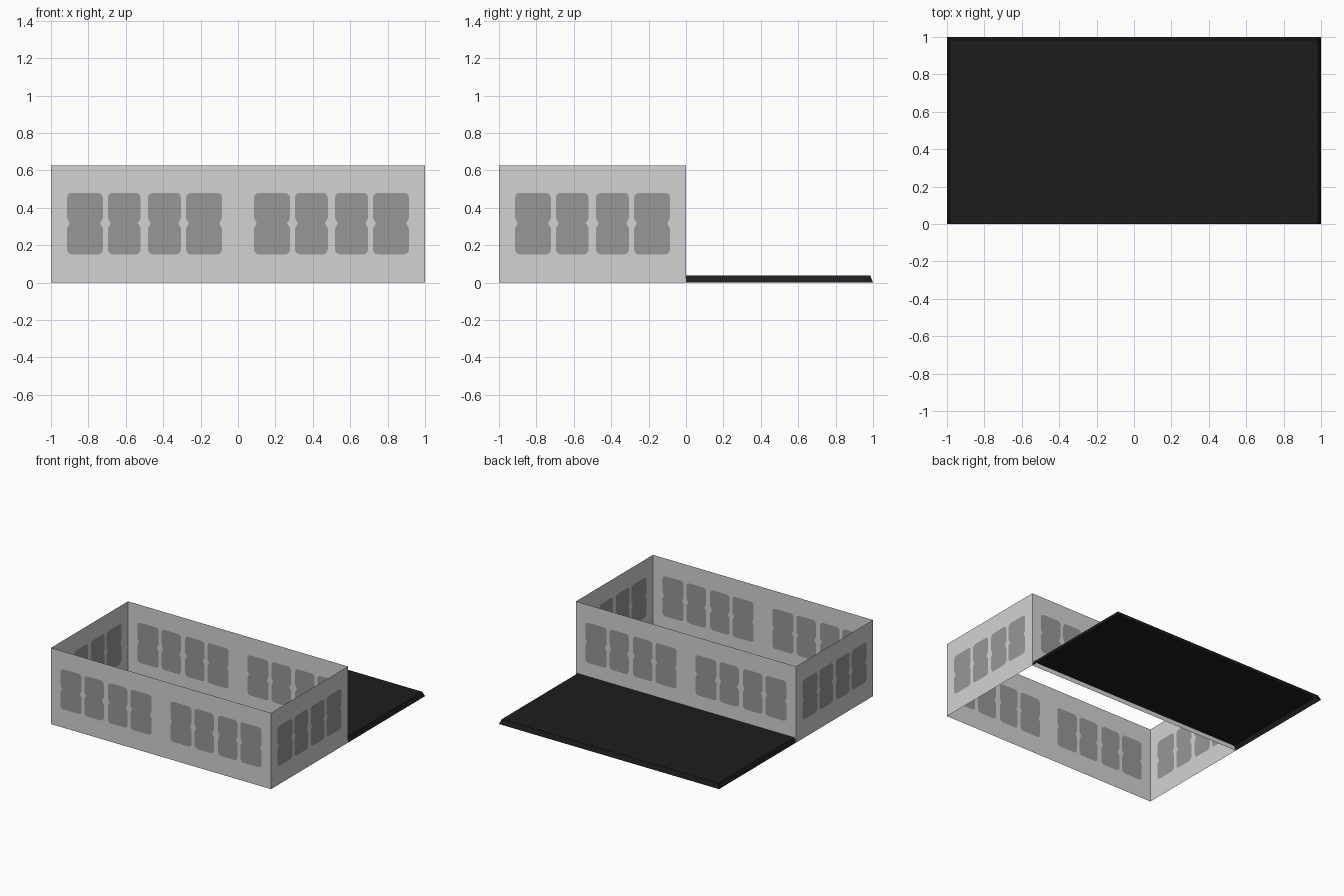
import bpy, bmesh, math
from mathutils import Matrix, Vector

if "Cube" in bpy.data.objects:
    bpy.data.objects.remove(bpy.data.objects["Cube"])

H = 0.626  # wall height


def material(name, v):
    m = bpy.data.materials.new(name)
    m.diffuse_color = (v, v, v, 1)
    m.use_nodes = True
    m.node_tree.nodes["Principled BSDF"].inputs["Base Color"].default_value = m.diffuse_color
    return m


WALL = material("light grey wall", 0.65)
PANEL = material("mid grey panel", 0.31)
ROOF = material("charcoal slab", 0.012)


def finish(bm, name, mats):
    me = bpy.data.meshes.new(name)
    bm.to_mesh(me)
    bm.free()
    for m in mats:
        me.materials.append(m)
    ob = bpy.data.objects.new(name, me)
    bpy.context.collection.objects.link(ob)
    return ob


def panel_outline(x0, x1, z0=0.15, zm=0.317, z1=0.48, r=0.028, notch=0.015):
    """Two stacked rounded squares joined at a notched waist."""
    pts = []

    def arc(cx, cz, a0):
        for i in range(4):
            a = math.radians(a0 + 30 * i)
            pts.append((cx + r * math.cos(a), cz + r * math.sin(a)))

    arc(x0 + r, z0 + r, 180)
    arc(x1 - r, z0 + r, 270)
    pts.extend([(x1, zm - r), (x1 - notch, zm), (x1, zm + r)])
    arc(x1 - r, z1 - r, 0)
    arc(x0 + r, z1 - r, 90)
    pts.extend([(x0, zm + r), (x0 + notch, zm), (x0, zm - r)])
    return pts


def wall(name, modules, origin, angle):
    """Thin sheet with four painted panels cut into each unit-wide module."""
    bm = bmesh.new()

    def loop(pts):
        vs = [bm.verts.new((x, z, 0)) for x, z in pts]
        es = [bm.edges.new((vs[i - 1], vs[i])) for i in range(len(vs))]
        return vs, es

    w = modules / 2
    _, edges = loop([(-w, 0), (w, 0), (w, H), (-w, H)])
    panels = []
    for k in range(modules):
        c = -w + 0.5 + k
        for a, b in ((-0.415, -0.222), (-0.196, -0.02), (0.018, 0.196), (0.222, 0.415)):
            vs, es = loop(panel_outline(c + a, c + b))
            panels.append(vs)
            edges += es
    bmesh.ops.triangle_fill(bm, edges=edges, use_beauty=True, normal=Vector((0, 0, 1)))
    for vs in panels:
        bm.faces.new(vs).material_index = 1
    for f in bm.faces:
        f.normal_update()
        if f.normal.z < 0:
            f.normal_flip()
    bm.transform(Matrix.Translation(origin) @ Matrix.Rotation(angle, 4, 'Z')
                 @ Matrix.Rotation(math.pi / 2, 4, 'X'))
    finish(bm, name, [WALL, PANEL])


# Open ring of four walls
wall("front_wall", 2, (0, -1, 0), 0)
wall("back_wall", 2, (0, 0, 0), math.pi)
wall("right_wall", 1, (1, -0.5, 0), math.pi / 2)
wall("left_wall", 1, (-1, -0.5, 0), -math.pi / 2)

# Hollow slab behind the walls: a top sheet with a sloped rim on three sides,
# open underneath and against the wall
bm = bmesh.new()
bmesh.ops.create_cube(bm, size=1)
bm.normal_update()
bmesh.ops.delete(bm, geom=[f for f in bm.faces if f.normal.z < -0.5 or f.normal.y < -0.5],
                 context='FACES_ONLY')
for v in bm.verts:
    top = v.co.z > 0
    inset = 0.015 if top else 0
    v.co = ((1 - inset) * (1 if v.co.x > 0 else -1),
            1 - inset if v.co.y > 0 else 0,
            0.038 if top else 0)
finish(bm, "flat_roof_slab", [ROOF])
